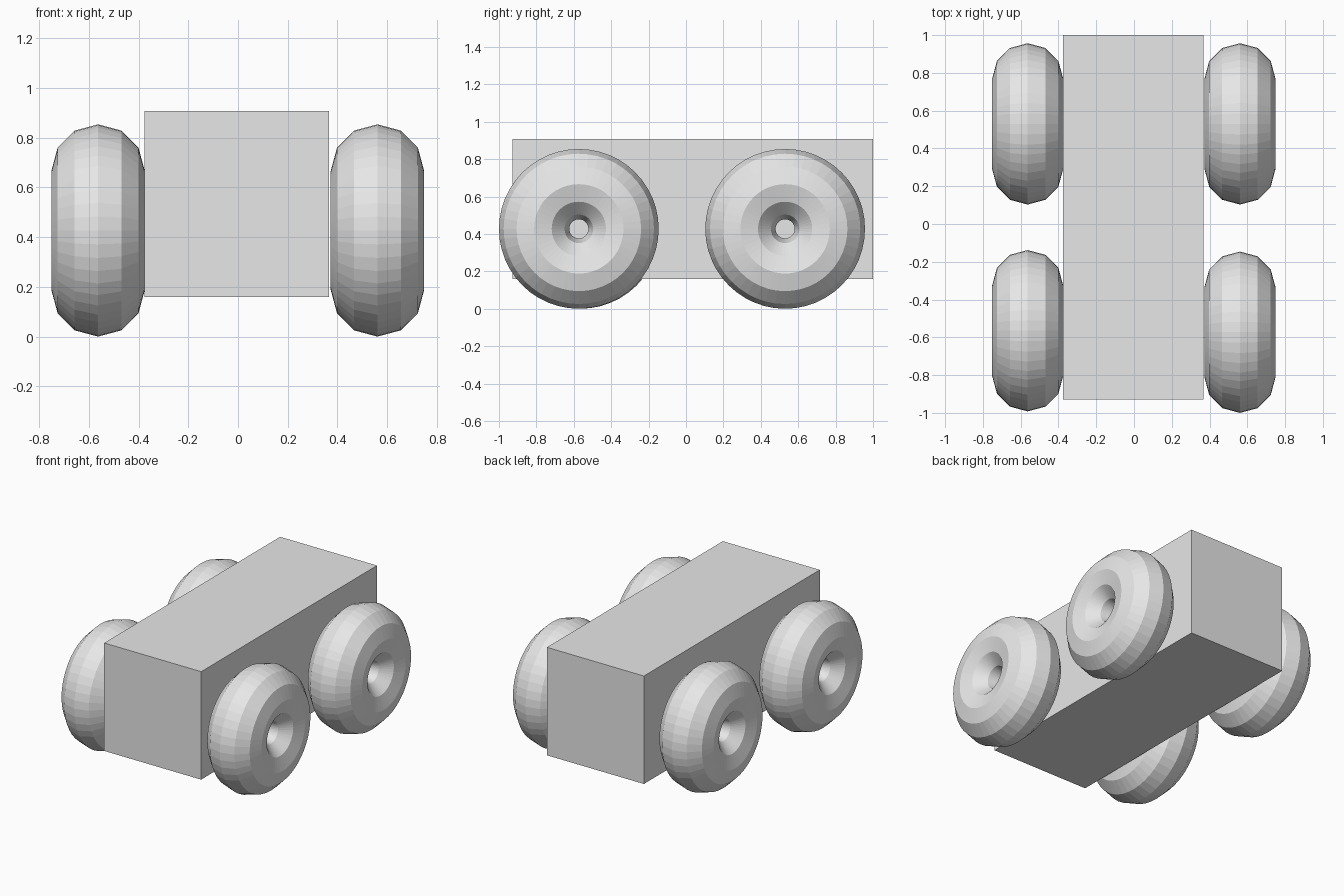
import bpy
from math import pi

if "Cube" in bpy.data.objects:
    bpy.data.objects.remove(bpy.data.objects["Cube"])

grey = bpy.data.materials.new("plain grey")
grey.diffuse_color = (0.8, 0.8, 0.8, 1)
grey.use_nodes = True
grey.node_tree.nodes["Principled BSDF"].inputs["Base Color"].default_value = grey.diffuse_color


def finish(name):
    obj = bpy.context.object
    obj.name = name
    obj.data.materials.append(grey)
    return obj


# Body: plain box
lo, hi = (-0.377, -0.928, 0.159), (0.367, 1.0, 0.908)
bpy.ops.mesh.primitive_cube_add(size=1, location=[(a + b) / 2 for a, b in zip(lo, hi)])
body = finish("body")
body.scale = [b - a for a, b in zip(lo, hi)]

# Wheels: fat flat-shaded rings with their axes along x
wheels = {
    "front_left_wheel": (-0.563, -0.565),
    "front_right_wheel": (0.561, -0.573),
    "back_left_wheel": (-0.563, 0.53),
    "back_right_wheel": (0.561, 0.53),
}
for name, (x, y) in wheels.items():
    bpy.ops.mesh.primitive_torus_add(
        major_segments=48, minor_segments=12, major_radius=0.239, minor_radius=0.188,
        location=(x, y, 0.427), rotation=(0, pi / 2, 0))
    finish(name)
